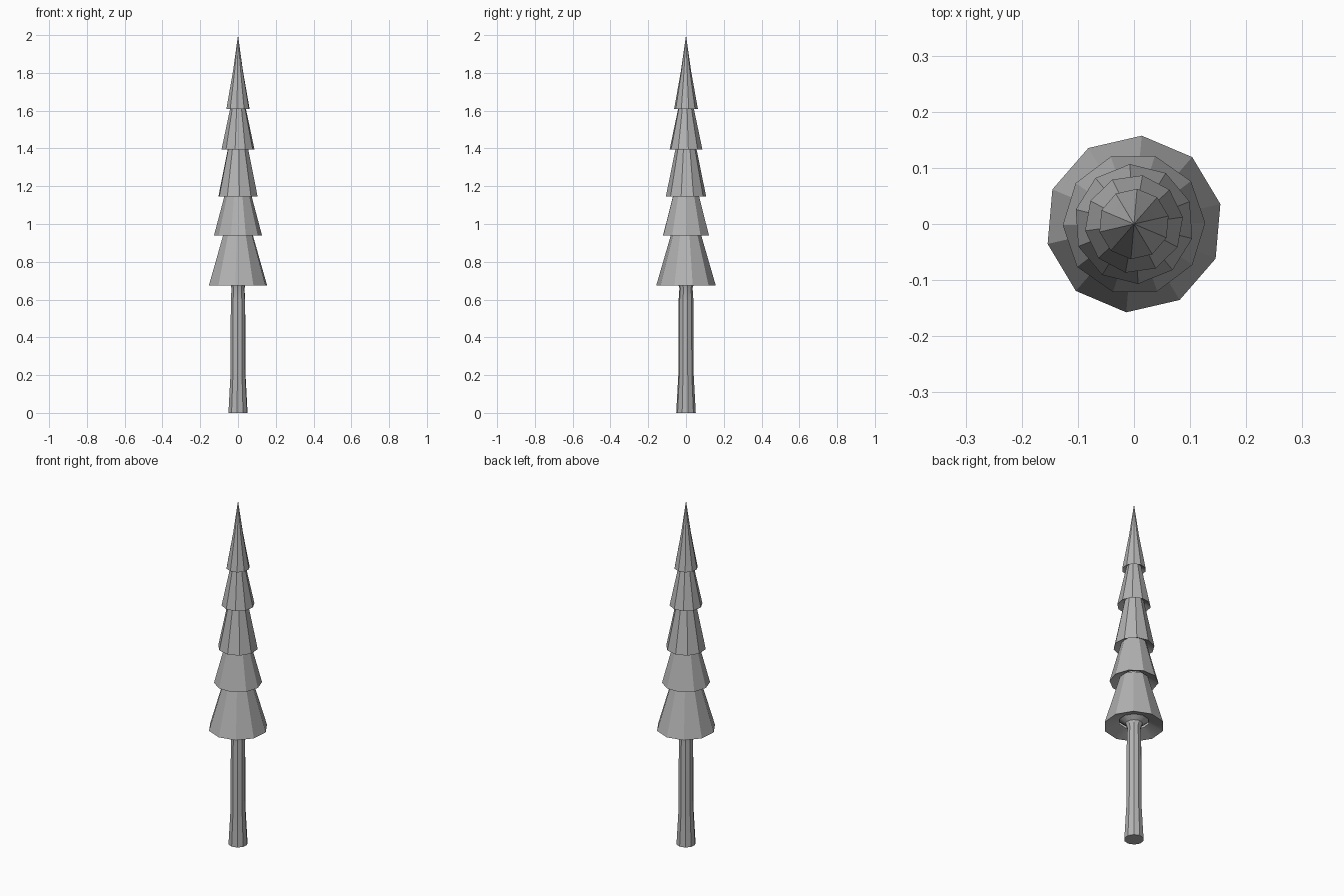
import bpy
import bmesh
from math import radians, cos, sin, tau

SIDES = 10

cube = bpy.data.objects.get("Cube")
if cube:
    bpy.data.objects.remove(cube, do_unlink=True)

grey = bpy.data.materials.new("plain grey")
grey.use_nodes = True
colour = (0.45, 0.45, 0.45, 1)
grey.diffuse_color = colour
grey.node_tree.nodes["Principled BSDF"].inputs["Base Color"].default_value = colour


def lathe(name, profile, twist, cap_bottom=False):
    """Spin a (radius, height) profile into a faceted part; radius 0 makes a tip."""
    bm = bmesh.new()
    rings = []
    for radius, height in profile:
        if radius == 0:
            rings.append([bm.verts.new((0, 0, height))] * SIDES)
            continue
        angles = [radians(twist) + tau * i / SIDES for i in range(SIDES)]
        rings.append([bm.verts.new((radius * cos(a), radius * sin(a), height))
                      for a in angles])
    for low, high in zip(rings, rings[1:]):
        for i in range(SIDES):
            j = (i + 1) % SIDES
            corners = dict.fromkeys((low[i], low[j], high[j], high[i]))
            bm.faces.new(list(corners))
    if cap_bottom:
        bm.faces.new(rings[0][::-1])
    bmesh.ops.recalc_face_normals(bm, faces=bm.faces)
    mesh = bpy.data.meshes.new(name)
    bm.to_mesh(mesh)
    bm.free()
    mesh.materials.append(grey)
    obj = bpy.data.objects.new(name, mesh)
    bpy.context.collection.objects.link(obj)
    bpy.ops.object.select_all(action='DESELECT')
    obj.select_set(True)
    bpy.context.view_layer.objects.active = obj
    bpy.ops.object.shade_smooth_by_angle(angle=radians(30))


# Trunk: wider foot, narrow neck, and a flare hidden under the lowest branches
lathe("trunk", [(0.052, 0), (0.041, 0.2), (0.039, 0.6), (0.035, 0.66),
                (0.045, 0.69), (0.085, 0.72)], 13, cap_bottom=True)

# Branch tiers: rim radius, rim height, top radius, top height, twist
tiers = [
    ("lowest", 0.158, 0.675, 0.075, 0.96, 13),
    ("lower", 0.127, 0.94, 0.066, 1.17, 1),
    ("middle", 0.107, 1.145, 0.051, 1.42, 22),
    ("upper", 0.088, 1.395, 0.038, 1.63, 8),
]
for label, rim, base, neck, top, twist in tiers:
    # The underside slopes up and inward from the rim
    lathe(label + "_branches",
          [(rim * 0.5, base + 0.03), (rim, base), (neck, top)], twist)

# Pointed treetop with a slightly hollow slope
lathe("treetop", [(0.03, 1.63), (0.063, 1.61), (0.027, 1.81), (0, 2)], 13)
